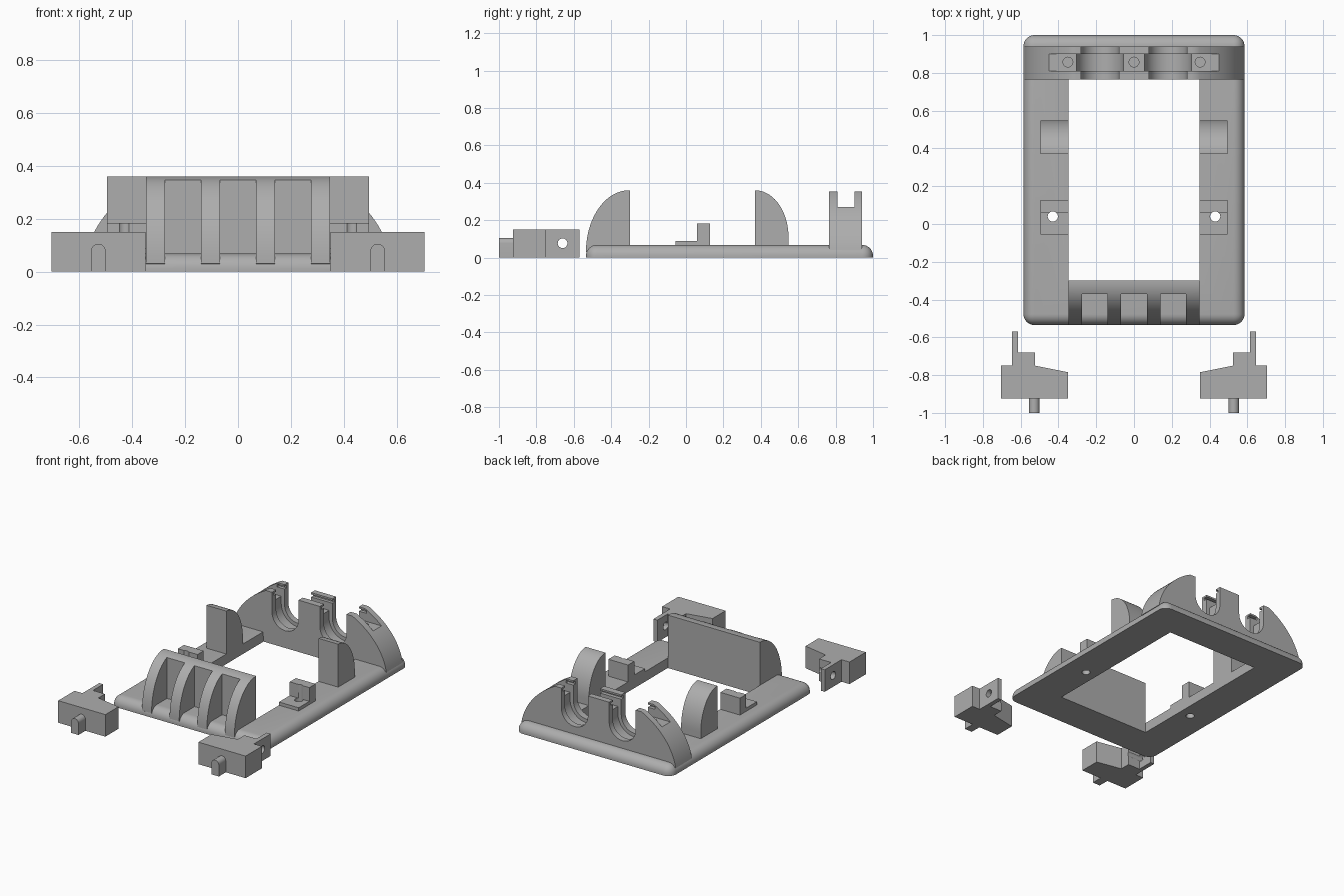
import bpy, bmesh, math
from mathutils import Matrix, Vector

cube = bpy.data.objects.get("Cube")
if cube:
    bpy.data.objects.remove(cube, do_unlink=True)

grey = bpy.data.materials.new("plain grey")
grey.use_nodes = True
GREY = (0.42, 0.42, 0.42, 1)
grey.diffuse_color = GREY
grey.node_tree.nodes["Principled BSDF"].inputs["Base Color"].default_value = GREY


def finish(name, bm):
    bmesh.ops.recalc_face_normals(bm, faces=bm.faces)
    mesh = bpy.data.meshes.new(name)
    bm.to_mesh(mesh)
    bm.free()
    mesh.materials.append(grey)
    obj = bpy.data.objects.new(name, mesh)
    bpy.context.collection.objects.link(obj)
    return obj


def prism(name, points, axis, lo, hi):
    """Extrude a 2D outline along an axis: x uses (y, z), y uses (x, z), z uses (x, y)."""
    place = {"x": lambda a, b, t: (t, a, b),
             "y": lambda a, b, t: (a, t, b),
             "z": lambda a, b, t: (a, b, t)}[axis]
    bm = bmesh.new()
    face = bm.faces.new([bm.verts.new(place(a, b, lo)) for a, b in points])
    ext = bmesh.ops.extrude_face_region(bm, geom=[face])
    verts = [v for v in ext["geom"] if isinstance(v, bmesh.types.BMVert)]
    bmesh.ops.translate(bm, verts=verts, vec=Vector(place(0, 0, hi - lo)))
    return finish(name, bm)


def box(name, x, y, z):
    x0, x1 = sorted(x)
    return prism(name, [(x0, y[0]), (x1, y[0]), (x1, y[1]), (x0, y[1])], "z", *z)


def arc(ca, cb, ra, rb, start, end, steps=20):
    """Points on an ellipse between two angles in degrees."""
    angles = [math.radians(start + (end - start) * i / steps) for i in range(steps + 1)]
    return [(ca + ra * math.cos(t), cb + rb * math.sin(t)) for t in angles]


def disc(ca, cb, r):
    return arc(ca, cb, r, r, 0, 345, 23)


def cut(obj, *cutters):
    bpy.context.view_layer.objects.active = obj
    for cutter in cutters:
        mod = obj.modifiers.new("cut", "BOOLEAN")
        mod.operation = "DIFFERENCE"
        mod.solver = "EXACT"
        mod.object = cutter
        bpy.ops.object.modifier_apply(modifier=mod.name)
        bpy.data.objects.remove(cutter, do_unlink=True)


def smooth(obj):
    bpy.ops.object.select_all(action="DESELECT")
    obj.select_set(True)
    bpy.context.view_layer.objects.active = obj
    bpy.ops.object.shade_smooth_by_angle(angle=math.radians(30))


INNER, OUTER, FRONT, BACK = 0.347, 0.585, -0.535, 1.0
TAB_OUT = 0.495
SIDES = {"left": 1, "right": -1}
parts = []

# Base frame: block rounded everywhere but underneath, with a window
bm = bmesh.new()
bmesh.ops.create_cube(bm, size=1)
bmesh.ops.transform(bm, verts=bm.verts, matrix=Matrix.Translation((0, (FRONT + BACK) / 2, 0.034))
                    @ Matrix.Diagonal((2 * OUTER, BACK - FRONT, 0.068, 1)))
rounded = [e for e in bm.edges if max(v.co.z for v in e.verts) > 0.03]
bmesh.ops.bevel(bm, geom=rounded, offset=0.058, segments=8, profile=0.5, affect="EDGES")
frame = finish("base_frame", bm)
cut(frame, box("window", (-INNER, INNER), (-0.30, 0.77), (-1, 1)))
for s in SIDES.values():
    cut(frame, prism("hole", disc(s * 0.43, 0.04, 0.027), "z", -1, 1))
parts.append(frame)

# Front guard: curved wall with three pockets between ribs
guard = prism("front_guard", [(-0.30, 0.01), (-0.30, 0.36)]
              + arc(-0.305, 0.03, 0.23, 0.33, 90, 180) + [(-0.50, 0.01)], "x", -INNER, INNER)
for x in (-0.208, 0, 0.208):
    cut(guard, box("pocket", (x - 0.068, x + 0.068), (-0.7, -0.37), (-1, 1)))
parts.append(guard)

# Rear arch: flat-topped hump carrying two round cradles
hump = arc(0, -0.014, OUTER, 0.444, 7, 173, 64)
arch = prism("rear_arch", [(x, min(z, 0.355)) for x, z in hump], "y", 0.765, 0.94)
cut(arch, box("channel", (-1, 1), (0.81, 0.90), (0.27, 1)))
for s in SIDES.values():
    for r, y0, y1 in ((0.10, 0.7, 1.1), (0.125, 0.81, 0.90)):
        outline = [(s * 0.18 - r, 0.6)] + arc(s * 0.18, 0.22, r, r, 180, 360) + [(s * 0.18 + r, 0.6)]
        cut(arch, prism("cradle", outline, "y", y0, y1))
# Clip slots and blind screw holes
cut(arch, box("clip_slot", (-0.335, 0.335), (0.785, 0.922), (0.325, 0.343)))
for x in (-0.35, 0, 0.35):
    cut(arch, prism("screw_hole", disc(x, 0.857, 0.026), "z", 0.12, 0.5))
parts.append(arch)

for side, s in SIDES.items():
    # Side fin with a curved back
    fin = [(0.37, 0.05), (0.37, 0.36)] + arc(0.37, 0.11, 0.178, 0.25, 90, 0) + [(0.548, 0.05)]
    parts.append(prism(side + "_fin", fin, "x", *sorted((s * INNER, s * TAB_OUT))))

    # Stepped mounting tab
    step = [(-0.055, 0.05), (-0.055, 0.09), (0.06, 0.09), (0.06, 0.183), (0.127, 0.183), (0.127, 0.05)]
    tab = prism(side + "_mounting_tab", step, "x", *sorted((s * INNER, s * TAB_OUT)))
    cut(tab, prism("hole", disc(s * 0.43, 0.04, 0.027), "z", -1, 1))
    parts.append(tab)

    # Loose bracket with a drilled ear
    plan = [(0.705, -0.925), (0.35, -0.925), (0.35, -0.785), (0.525, -0.75), (0.525, -0.68),
            (0.615, -0.68), (0.615, -0.57), (0.645, -0.57), (0.645, -0.75), (0.705, -0.75)]
    bracket = prism(side + "_bracket", [(s * x, y) for x, y in plan], "z", 0, 0.15)
    cut(bracket, prism("ear_hole", disc(-0.66, 0.077, 0.026), "x", -1, 1))
    parts.append(bracket)

    # Round-topped peg on the bracket
    peg = [(s * 0.528 + 0.028, 0)] + arc(s * 0.528, 0.077, 0.028, 0.028, 0, 180, 12) + [(s * 0.528 - 0.028, 0)]
    parts.append(prism(side + "_bracket_peg", peg, "y", -1.0, -0.92))

for part in parts:
    smooth(part)
